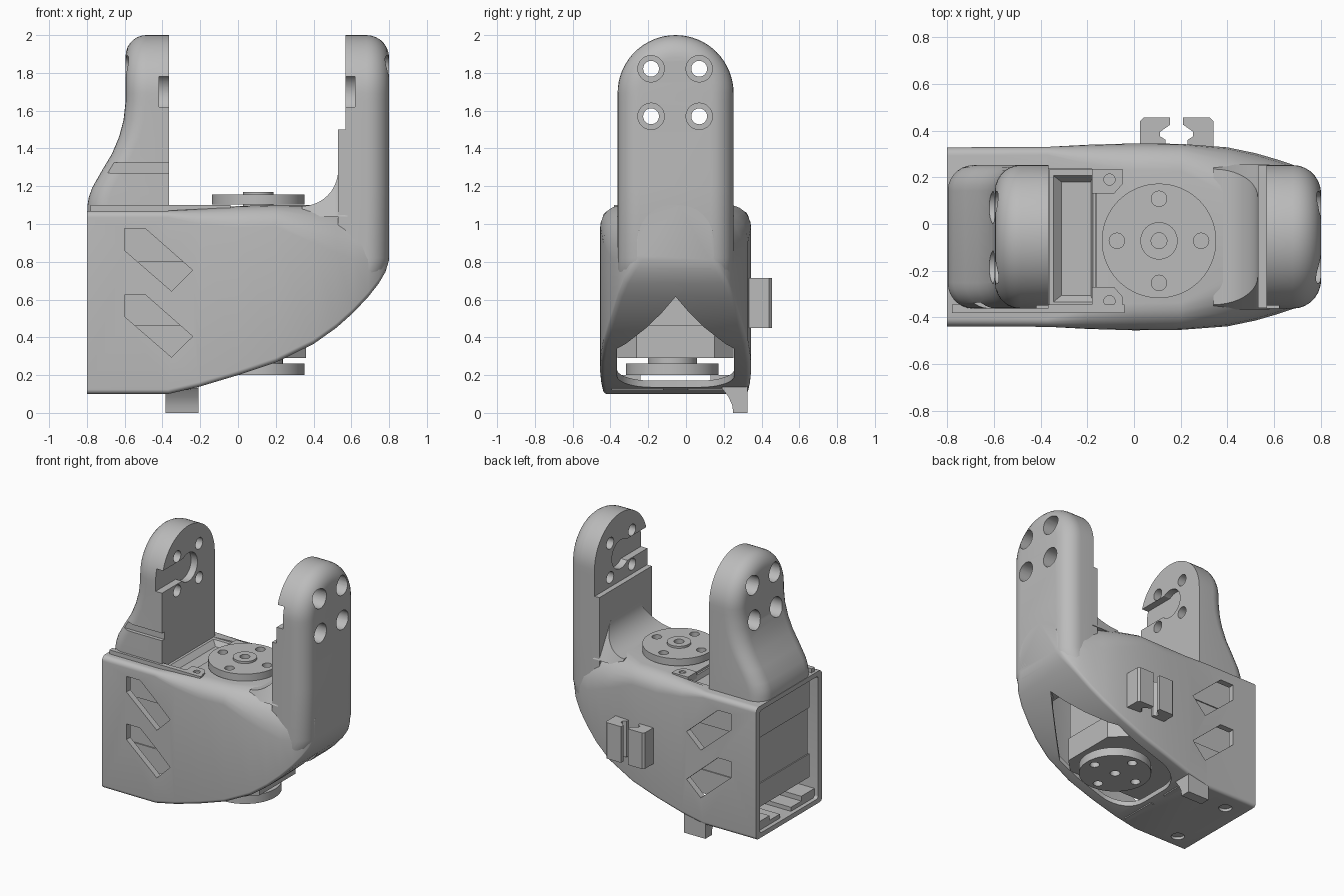
import bpy, bmesh
from math import sin, cos, pi, radians

if "Cube" in bpy.data.objects:
    bpy.data.objects.remove(bpy.data.objects["Cube"], do_unlink=True)

GREY = (0.5, 0.5, 0.5, 1)
mat = bpy.data.materials.new("plain grey")
mat.use_nodes = True
mat.diffuse_color = GREY
mat.node_tree.nodes["Principled BSDF"].inputs["Base Color"].default_value = GREY
YC = -0.055          # centre line of the housing and arms
HX, HY = 0.107, -0.072   # horn axis


def finish(name, bm):
    bmesh.ops.recalc_face_normals(bm, faces=bm.faces)
    me = bpy.data.meshes.new(name)
    bm.to_mesh(me)
    bm.free()
    me.materials.append(mat)
    ob = bpy.data.objects.new(name, me)
    bpy.context.collection.objects.link(ob)
    return ob


def loft(name, rings):
    """Skin a stack of matching outlines and cap both ends."""
    bm = bmesh.new()
    vs = [[bm.verts.new(p) for p in ring] for ring in rings]
    for a, b in zip(vs, vs[1:]):
        for i in range(len(a)):
            j = (i + 1) % len(a)
            bm.faces.new((a[i], a[j], b[j], b[i]))
    bm.faces.new(vs[0])
    bm.faces.new(vs[-1])
    return finish(name, bm)


def prism(name, pts, axis, a, b):
    """Extrude a flat outline along an axis from a to b."""
    place = {"x": lambda p, t: (t, p[0], p[1]),
             "y": lambda p, t: (p[0], t, p[1]),
             "z": lambda p, t: (p[0], p[1], t)}[axis]
    return loft(name, [[place(p, t) for p in pts] for t in (a, b)])


def rect(x0, x1, y0, y1):
    return [(x0, y0), (x1, y0), (x1, y1), (x0, y1)]


def box(name, x0, x1, y0, y1, z0, z1):
    return prism(name, rect(x0, x1, y0, y1), "z", z0, z1)


def arc(cx, cy, r, a0, a1, n):
    return [(cx + r * cos(a0 + (a1 - a0) * i / n), cy + r * sin(a0 + (a1 - a0) * i / n))
            for i in range(n + 1)]


def disc(name, cx, cy, r, axis, a, b, n=40):
    return prism(name, arc(cx, cy, r, 0, 2 * pi, n)[:-1], axis, a, b)


def cut(ob, *cutters):
    for c in cutters:
        c.hide_render = True
        m = ob.modifiers.new("cut", "BOOLEAN")
        m.operation, m.solver, m.object = "DIFFERENCE", "EXACT", c
        bpy.context.view_layer.objects.active = ob
        bpy.ops.object.modifier_apply(modifier=m.name)
        bpy.data.objects.remove(c, do_unlink=True)


# Housing: rounded sections lofted along x (x, half width, underside, top)
STATIONS = [(-0.8, .383, .1, 1.07), (-0.37, .385, .1, 1.07), (-0.2, .394, .14, 1.08),
            (0, .4, .2, 1.095), (0.2, .398, .267, 1.1), (0.4, .383, .365, 1.1),
            (0.52, .358, .45, 1.1), (0.61, .332, .53, 1.1), (0.69, .305, .615, 1.1),
            (0.745, .275, .685, 1.1), (0.78, .24, .745, 1.1), (0.8, .2, .81, 1.1)]


def section(x, hw, zb, zt, rt, rb):
    pts = []
    for cy, cz, r, start in ((hw - rt, zt - rt, rt, 0), (-hw + rt, zt - rt, rt, 1),
                             (-hw + rb, zb + rb, rb, 2), (hw - rb, zb + rb, rb, 3)):
        pts += [(x, YC + y, z) for y, z in arc(cy, cz, r, start * pi / 2, (start + 1) * pi / 2, 6)]
    return pts


def shoulder(x, hw, zb, zt):
    """Top corner radius, growing toward the tall arm."""
    grow = 0.035 + 0.08 * max(0, min(1, (x + 0.37) / 0.3)) + max(0, x - 0.2) * 0.42
    return min(grow, hw - 0.02, zt - zb - 0.05)


housing = loft("housing", [section(*s, shoulder(*s), 0.025) for s in STATIONS])
cavity = loft("cavity_cutter", [section(s[0] - 0.02 * (s[0] < -0.7), s[1] - 0.045, s[2] + 0.035, 1.035,
                                        max(0.02, shoulder(*s) - 0.045), 0.02)
                                for s in STATIONS[:8]])
# Pointed opening under the lower horn
arch = arc(-0.02, YC + 0.11, 0.2, pi / 2, pi, 10) + arc(-0.02, YC - 0.11, 0.2, pi, 3 * pi / 2, 10)
arch += [(0.35, YC - 0.31), (0.69, YC), (0.35, YC + 0.31)]
cut(housing, cavity, prism("arch_cutter", arch, "z", -0.1, 0.75),
    box("roof_cutter", -0.365, -0.16, -0.345, 0.235, 1.0, 1.2))
# Slanted windows through both side walls
for drop in (0, 0.35):
    outline = [(-0.6, 0.975), (-0.49, 0.975), (-0.24, 0.755), (-0.352, 0.645), (-0.6, 0.86)]
    cut(housing, prism("window_cutter", [(x, z - drop) for x, z in outline], "y", -0.6, 0.6))
for y in (-0.32, 0.18):
    cut(housing, disc("screw_cutter", -0.655, y, 0.045, "z", 0, 0.2, 24))
parts = [housing]

# Arms: arched plates with a rounded outer rim
LEFT_OUTER = [(1.05, -0.797), (1.1, -0.797), (1.14, -0.79), (1.19, -0.773), (1.28, -0.722),
              (1.37, -0.668), (1.46, -0.63), (1.55, -0.606), (1.65, -0.595)]
RIGHT_OUTER = [(0.64, 0.7), (0.7, 0.752), (0.76, 0.785), (0.82, 0.8), (1.2, 0.8), (1.65, 0.8)]


def arm(name, x_in, outer, rim):
    side = 1 if x_in > 0 else -1
    half, zc = 0.307, 1.693

    def ring(inset, x_of):
        left = [(x_of(x), YC - half + inset, z) for z, x in outer]
        top = [(x_of(outer[-1][1]), y, z) for y, z in arc(YC, zc, half - inset, pi, 0, 32)]
        right = [(x, 2 * YC - y, z) for x, y, z in reversed(left)]
        return left + top + right

    rings = [ring(0, lambda x: x_in)]
    for k in range(8):
        a = pi / 2 * k / 7
        rings.append(ring(rim * (1 - cos(a)), lambda x: x - side * rim * (1 - sin(a))))
    bm = bmesh.new()
    vs = [[bm.verts.new(p) for p in r] for r in rings]
    n = len(vs[0])
    for a, b in zip(vs, vs[1:]):
        for i in range(n - 1):
            bm.faces.new((a[i], a[i + 1], b[i + 1], b[i]))
    for r in (vs[0], vs[-1]):
        for i in range(n // 2):
            q = [r[i], r[i + 1], r[n - 2 - i], r[n - 1 - i]]
            bm.faces.new(list(dict.fromkeys(q)))
    bm.faces.new([r[0] for r in vs] + [r[-1] for r in reversed(vs)])
    ob = finish(name, bm)
    # Keyhole slot on the inner face, then counterbored screw holes
    s0, s1 = sorted((x_in - side * 0.05, x_in + side * 0.052))
    cut(ob, box("slot_cutter", s0, s1, -0.5, YC, 1.62, 1.78),
        disc("pocket_cutter", YC, 1.695, 0.105, "x", s0, s1))
    for y in (-0.185, 0.07):
        for z in (1.57, 1.822):
            c0, c1 = sorted((x_in + side * 0.1, x_in + side * 0.6))
            cut(ob, disc("hole_cutter", y, z, 0.042, "x", x_in - 0.5, x_in + 0.5, 24),
                disc("bore_cutter", y, z, 0.07, "x", c0, c1, 28))
    parts.append(ob)
    return ob


left = arm("slim_arm", -0.365, LEFT_OUTER, 0.11)
cut(left, box("groove_cutter", -0.9, -0.3, -0.5, -0.335, 1.27, 1.325))
arm("tall_arm", 0.568, RIGHT_OUTER, 0.12)
parts.append(box("arm_pad", 0.53, 0.6, -0.36, 0.25, 0.95, 1.5))
# Curved web between the housing top and the tall arm, narrowing upward
curve = arc(0.34, 1.285, 0.19, -pi / 2, 0, 10) + [(0.58, 1.285)]
web = []
for x, z in curve:
    w = 0.29 - 0.12 * min(1, (z - 1.095) / 0.19)
    web.append([(x, YC - 0.31, 1.04), (x, YC - w, z), (x, YC + w, z), (x, YC + 0.31, 1.04)])
parts.append(loft("arm_web", web))

# Servo inside the housing, chamfered at its front end
for name, z0, z1, g in (("lower", 0.29, 0.462, 0), ("middle", 0.455, 0.805, 0.008), ("upper", 0.8, 1.03, 0)):
    x, w = 0.36 - g, 0.307 - g
    plan = [(-0.75 + g, YC - w), (x - 0.1, YC - w), (x, YC - w + 0.1),
            (x, YC + w - 0.1), (x - 0.1, YC + w), (-0.75 + g, YC + w)]
    parts.append(prism("servo_" + name, plan, "z", z0, z1))
# Servo cap with a sloping pit, seen through the roof
cap = box("servo_cap", -0.364, -0.162, -0.344, 0.234, 1.0, 1.07)
pit = [[(x, y, z) for x, y in rect(*r)] for r, z in (((-0.31, -0.185, -0.305, 0.18), 1.035),
                                                    ((-0.355, -0.172, -0.342, 0.215), 1.08))]
cut(cap, loft("pit_cutter", pit))
parts.append(cap)
# Stepped rails on the floor
for y0, y1, top in ((-0.395, -0.24, 0.2), (-0.25, -0.12, 0.165), (0.01, 0.14, 0.165), (0.13, 0.285, 0.2)):
    parts.append(box("floor_rail", -0.77, -0.25, y0, y1, 0.12, top))

# Round horns above and below
for name, z0, z1, h0, h1, hub in (("upper_horn", 1.103, 1.155, 1.05, 1.17, 0.08),
                                  ("lower_horn", 0.2, 0.262, 0.25, 0.31, 0.13)):
    horn = disc(name, HX, HY, 0.245, "z", z0, z1, 64)
    boss = disc(name + "_hub", HX, HY, hub, "z", h0, h1)
    for k in range(4):
        cx, cy = HX + 0.18 * cos(k * pi / 2), HY + 0.18 * sin(k * pi / 2)
        cut(horn, disc("hole_cutter", cx, cy, 0.033, "z", z0 - 0.1, z1 + 0.1, 20))
    for ob in (horn, boss):
        cut(ob, disc("centre_cutter", HX, HY, 0.034, "z", z0 - 0.1, z1 + 0.1, 20))
    parts += [horn, boss]

# Top rail and screw ears
parts.append(box("top_rail", -0.78, -0.04, -0.38, -0.345, 1.05, 1.1))
for name, y, s in (("front_ear", -0.33, 1), ("back_ear", 0.19, -1)):
    pts = [(-0.18, y - s * 0.045), (-0.05, y - s * 0.045), (-0.05, y + s * 0.02),
           (-0.085, y + s * 0.06), (-0.18, y + s * 0.06)]
    ear = prism(name, pts, "z", 1.04, 1.1)
    cut(ear, disc("hole_cutter", -0.105, y, 0.024, "z", 1.0, 1.2, 20))
    parts.append(ear)

# Cable clip on the back, two mirrored jaws
jaw = [(0.025, 0.32), (0.135, 0.32), (0.135, 0.36), (0.112, 0.375), (0.112, 0.395),
       (0.155, 0.425), (0.155, 0.455), (0.04, 0.455), (0.025, 0.44)]
parts.append(prism("clip_jaw_a", jaw, "z", 0.45, 0.715))
parts.append(prism("clip_jaw_b", [(0.365 - x, y) for x, y in jaw], "z", 0.45, 0.715))

# Hook under the housing
hook = [(0.19, 0.13), (0.225, 0.085), (0.245, 0.04), (0.25, 0), (0.325, 0), (0.325, 0.16), (0.19, 0.16)]
parts.append(prism("under_hook", hook, "x", -0.385, -0.21))

bpy.ops.object.select_all(action="DESELECT")
for ob in parts:
    ob.select_set(True)
bpy.context.view_layer.objects.active = housing
bpy.ops.object.shade_smooth_by_angle(angle=radians(30))
